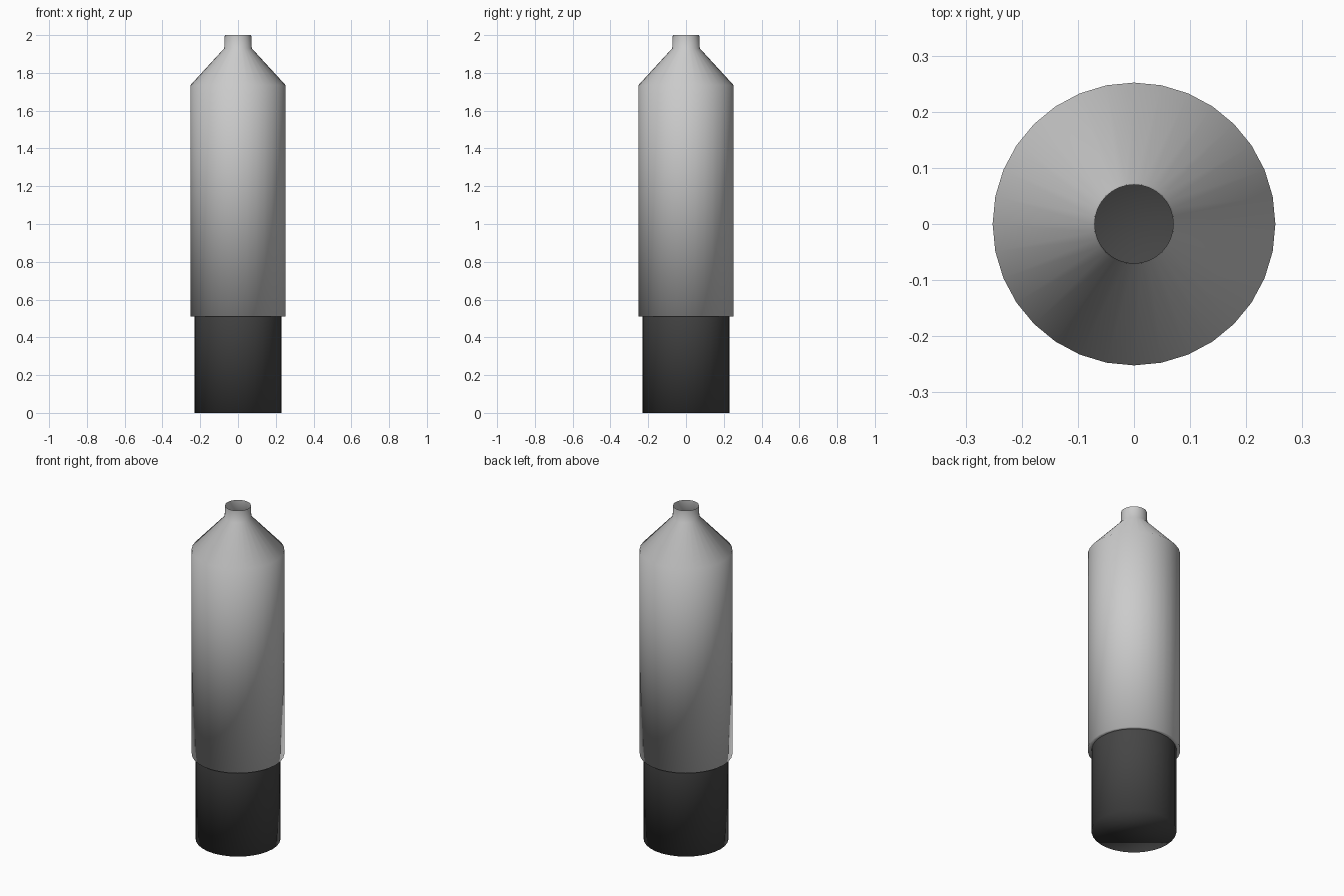
import bpy, bmesh
from math import pi, sin, cos

if "Cube" in bpy.data.objects:
    bpy.data.objects.remove(bpy.data.objects["Cube"])

SIDES = 32


def lathe(name, profile, cap_bottom=False, color=None):
    """Revolve (radius, z) points around z into an open smooth shell."""
    bm = bmesh.new()
    rings = [[bm.verts.new((r * cos(2 * pi * i / SIDES), r * sin(2 * pi * i / SIDES), z))
              for i in range(SIDES)] for r, z in profile]
    for low, high in zip(rings, rings[1:]):
        for i in range(SIDES):
            j = (i + 1) % SIDES
            bm.faces.new((low[i], low[j], high[j], high[i]))
    if cap_bottom:
        bm.faces.new(rings[0][::-1])
    for f in bm.faces:
        f.smooth = True
    mesh = bpy.data.meshes.new(name)
    bm.to_mesh(mesh)
    bm.free()
    obj = bpy.data.objects.new(name, mesh)
    bpy.context.collection.objects.link(obj)
    if color:
        mat = bpy.data.materials.new(name + "_material")
        mat.diffuse_color = color
        mat.use_nodes = True
        mat.node_tree.nodes["Principled BSDF"].inputs["Base Color"].default_value = mat.diffuse_color
        mesh.materials.append(mat)
    return obj


# Dark hollow base with a closed floor
lathe("base_sleeve", [(0.231, 0), (0.231, 0.51)], cap_bottom=True,
      color=(0.06, 0.06, 0.06, 1))

# Body: narrow ledge, straight wall, conical shoulder and open neck
lathe("bottle_body", [(0.231, 0.51), (0.252, 0.51), (0.252, 1.735),
                      (0.073, 1.93), (0.070, 2.0)])
